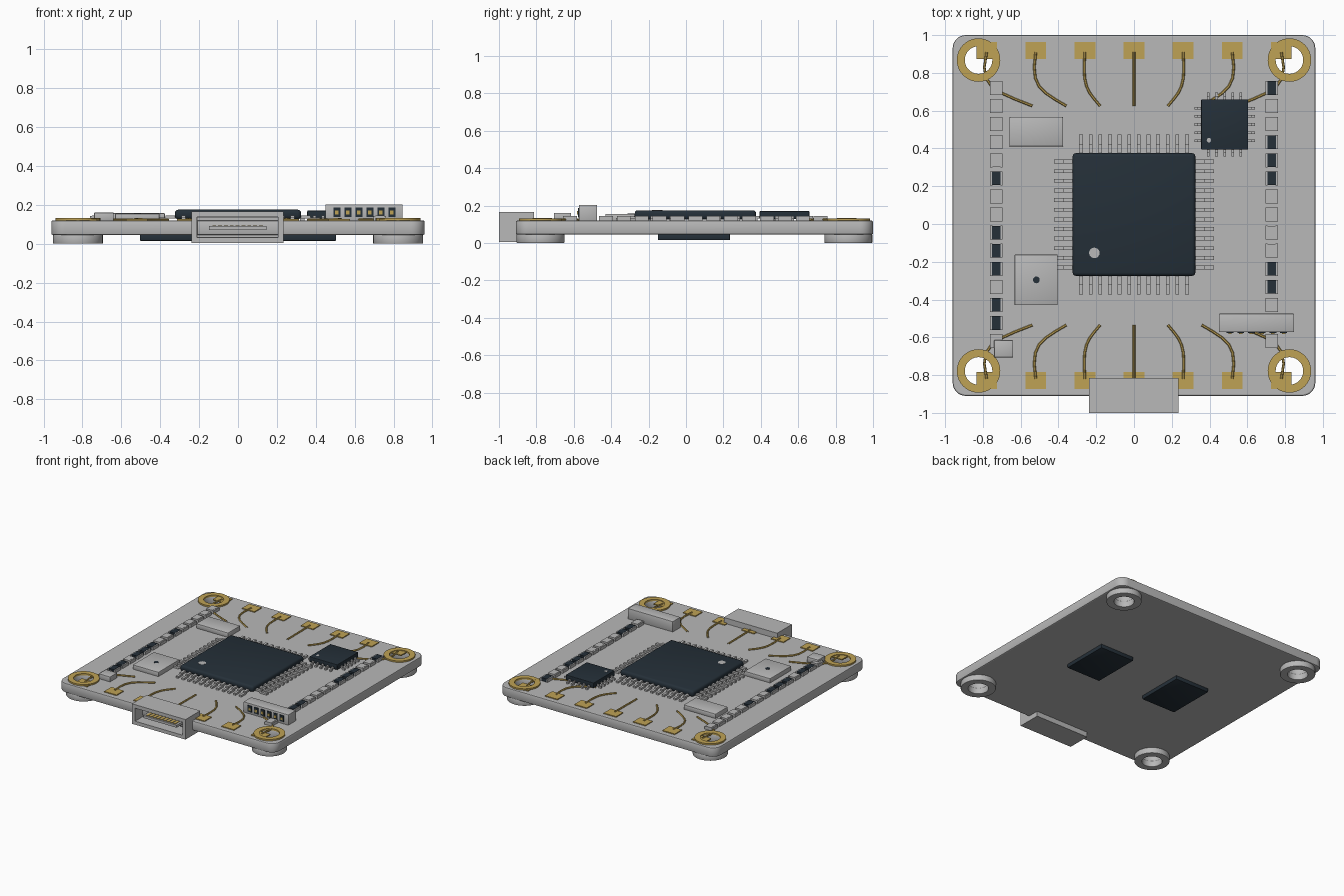
import bpy, bmesh, math
from mathutils import Vector, Matrix

cube = bpy.data.objects.get("Cube")
if cube:
    bpy.data.objects.remove(cube, do_unlink=True)


def material(name, rgb):
    m = bpy.data.materials.new(name)
    m.use_nodes = True
    m.diffuse_color = (*rgb, 1)
    bsdf = next(n for n in m.node_tree.nodes if n.type == 'BSDF_PRINCIPLED')
    bsdf.inputs["Base Color"].default_value = (*rgb, 1)
    return m


GREY = material("light grey", (0.48, 0.48, 0.48))
DARK = material("blue black", (0.018, 0.029, 0.040))
GOLD = material("gold", (0.52, 0.36, 0.09))

TOP = 0.12        # board surface height
MID = 0.045       # board centre in y


def add(name, mesh, mat, smooth=False):
    ob = bpy.data.objects.new(name, mesh)
    bpy.context.collection.objects.link(ob)
    mesh.materials.clear()
    mesh.materials.append(mat)
    if smooth:
        bpy.ops.object.select_all(action='DESELECT')
        ob.select_set(True)
        bpy.context.view_layer.objects.active = ob
        bpy.ops.object.shade_smooth_by_angle(angle=math.radians(35))
    return ob


def boxes(name, spans, mat, bevel=0.0, segments=2):
    """One object made of boxes, each (x0, x1, y0, y1, z0, z1)."""
    bm = bmesh.new()
    for x0, x1, y0, y1, z0, z1 in spans:
        mtx = Matrix.Translation(((x0 + x1) / 2, (y0 + y1) / 2, (z0 + z1) / 2))
        mtx = mtx @ Matrix.Diagonal((x1 - x0, y1 - y0, z1 - z0, 1))
        bmesh.ops.create_cube(bm, size=1, matrix=mtx)
    if bevel:
        bmesh.ops.bevel(bm, geom=bm.edges[:], offset=bevel, segments=segments,
                        profile=0.5, affect='EDGES')
    me = bpy.data.meshes.new(name)
    bm.to_mesh(me)
    bm.free()
    return add(name, me, mat, bevel > 0)


def circle(cx, cy, r, n=40):
    return [(cx + r * math.cos(2 * math.pi * i / n), cy + r * math.sin(2 * math.pi * i / n))
            for i in range(n)]


def plate(name, loops, z0, z1, mat, bevel=0.0):
    """Flat plate from closed outlines; inner outlines become holes."""
    cu = bpy.data.curves.new(name, 'CURVE')
    cu.dimensions = '2D'
    cu.fill_mode = 'BOTH'
    cu.extrude = (z1 - z0) / 2 - bevel
    cu.bevel_depth = bevel
    cu.bevel_resolution = 1
    cu.offset = -bevel
    for loop in loops:
        sp = cu.splines.new('POLY')
        sp.points.add(len(loop) - 1)
        for p, (x, y) in zip(sp.points, loop):
            p.co = (x, y, 0, 1)
        sp.use_cyclic_u = True
    tmp = bpy.data.objects.new("tmp", cu)
    bpy.context.collection.objects.link(tmp)
    dg = bpy.context.evaluated_depsgraph_get()
    me = bpy.data.meshes.new_from_object(tmp.evaluated_get(dg))
    bpy.data.objects.remove(tmp, do_unlink=True)
    me.transform(Matrix.Translation((0, 0, (z0 + z1) / 2)))
    return add(name, me, mat, True)


# Board with rounded corners and four mounting holes
holes = [(sx * 0.823, MID + sy * 0.823) for sx in (-1, 1) for sy in (-1, 1)]
outline = []
for i, (sx, sy) in enumerate([(1, 1), (-1, 1), (-1, -1), (1, -1)]):
    for k in range(9):
        a = math.pi / 2 * (i + k / 8)
        outline.append((sx * 0.89 + 0.07 * math.cos(a), MID + sy * 0.885 + 0.07 * math.sin(a)))
plate("board", [outline] + [circle(x, y, 0.075) for x, y in holes], 0.045, TOP, GREY, 0.008)

# Mounting hole rings and feet
for i, (x, y) in enumerate(holes):
    plate(f"hole_ring_{i}", [circle(x, y, 0.115), circle(x, y, 0.073)], TOP - 0.002, 0.132, GOLD)
    plate(f"foot_{i}", [circle(x, y, 0.128), circle(x, y, 0.073)], 0.0, 0.047, GREY, 0.004)

# Edge pads and curved traces
pads = []
traces = bpy.data.curves.new("traces", 'CURVE')
traces.dimensions = '3D'
traces.bevel_depth = 0.007
traces.bevel_resolution = 1
traces.resolution_u = 6
for sy in (-1, 1):
    for k in range(-3, 4):
        x, y = k * 0.26, MID + sy * 0.873
        pads.append((x - 0.055, x + 0.055, y - 0.045, y + 0.045, TOP - 0.002, 0.127))
        sp = traces.splines.new('BEZIER')
        sp.bezier_points.add(1)
        ends = [Vector((x, MID + sy * 0.865, 0.127)), Vector((x * 0.69, MID + sy * 0.58, 0.124))]
        grips = [Vector((x * 1.06, MID + sy * 0.68, 0.126)), Vector((x * 0.95, MID + sy * 0.66, 0.124))]
        for p, e, g in zip(sp.bezier_points, ends, grips):
            p.co = e
            p.handle_left_type = p.handle_right_type = 'FREE'
            p.handle_left = p.handle_right = g
tmp = bpy.data.objects.new("tmp", traces)
bpy.context.collection.objects.link(tmp)
mesh = bpy.data.meshes.new_from_object(
    tmp.evaluated_get(bpy.context.evaluated_depsgraph_get()))
bpy.data.objects.remove(tmp, do_unlink=True)
add("traces", mesh, GOLD, True)
boxes("edge_pads", pads, GOLD)


def chip(name, cx, cy, hx, hy, z0, z1, bevel, pins, pitch, width, reach, dot, dot_r):
    """Dark package with stepped pins on all sides and a pin-one dot."""
    boxes(name, [(cx - hx, cx + hx, cy - hy, cy + hy, z0, z1)], DARK, bevel, 3)
    spans = []
    for s in (-1, 1):
        for i in range(pins):
            t = (i - (pins - 1) / 2) * pitch
            for a, b, lo, hi in ((-0.01, reach * 0.5, 0.13, 0.145), (reach * 0.35, reach, TOP - 0.002, 0.134)):
                x = sorted((cx + s * (hx + a), cx + s * (hx + b)))
                y = sorted((cy + s * (hy + a), cy + s * (hy + b)))
                spans.append((*x, cy + t - width / 2, cy + t + width / 2, lo, hi))
                spans.append((cx + t - width / 2, cx + t + width / 2, *y, lo, hi))
    boxes(name + "_pins", spans, GREY)
    plate(name + "_dot", [circle(*dot, dot_r, 20)], z1 - 0.002, z1 + 0.002, GREY)


chip("main_chip", 0, 0.05, 0.325, 0.325, 0.125, 0.175, 0.018,
     12, 0.051, 0.02, 0.098, (-0.21, -0.153), 0.028)
chip("small_chip", 0.48, 0.527, 0.124, 0.133, 0.128, 0.17, 0.004,
     5, 0.043, 0.014, 0.037, (0.397, 0.444), 0.012)

# Chips under the board
for s, side in ((1, "left"), (-1, "right")):
    boxes(f"under_chip_{side}", [(s * 0.355 - 0.15, s * 0.355 + 0.15, -0.15, 0.235, 0.015, 0.047)],
          DARK, 0.004)

# Grey packages on the top
boxes("oscillator", [(-0.66, -0.375, 0.41, 0.567, TOP - 0.002, 0.157)], GREY, 0.006)
boxes("sensor", [(-0.632, -0.405, -0.43, -0.162, TOP - 0.002, 0.155)], GREY, 0.003)
plate("sensor_port", [circle(-0.517, -0.296, 0.018, 20)], 0.153, 0.157, DARK)
boxes("corner_block", [(-0.74, -0.64, -0.706, -0.615, TOP - 0.002, 0.16)], GREY, 0.003)

# Columns of small passive parts with end caps
dark_rows = {-1: (5, 8, 9, 10, 12, 13), 1: (0, 3, 4, 5, 10, 11)}
resistors, capacitors, caps = [], [], []
for s in (-1, 1):
    for row in range(15):
        x, y = s * 0.729, 0.72 - row * 0.0957
        group = resistors if row in dark_rows[s] else capacitors
        group.append((x - 0.023, x + 0.023, y - 0.036, y + 0.036, TOP - 0.002, 0.145))
        for e in (-1, 1):
            caps.append((x + e * 0.027 - 0.006, x + e * 0.027 + 0.006,
                         y - 0.037, y + 0.037, TOP - 0.002, 0.143))
boxes("resistors", resistors, DARK)
boxes("capacitors", capacitors, GREY)
boxes("passive_caps", caps, GREY)

# Six-way pin header socket
boxes("socket_body", [(0.45, 0.847, -0.573, -0.475, TOP - 0.002, 0.203)], GREY, 0.003)
slots = [0.508 + 0.0568 * i for i in range(6)]
boxes("socket_slots", [(x - 0.018, x + 0.018, -0.578, -0.572, 0.137, 0.187) for x in slots], DARK)
boxes("socket_pins", [(x - 0.009, x + 0.009, -0.582, -0.576, 0.151, 0.171) for x in slots], GOLD)

# Front port: hollow shell with a tongue and contacts
bm = bmesh.new()
bmesh.ops.create_cube(bm, size=1, matrix=Matrix.Translation((-0.002, -0.907, 0.085))
                      @ Matrix.Diagonal((0.474, 0.186, 0.16, 1)))
bm.normal_update()
front = min(bm.faces, key=lambda f: f.calc_center_median().y)
bmesh.ops.inset_region(bm, faces=[front], thickness=0.028, use_even_offset=True)
bmesh.ops.inset_region(bm, faces=[front], thickness=0.002, depth=-0.12, use_even_offset=True)
me = bpy.data.meshes.new("port_shell")
bm.to_mesh(me)
bm.free()
add("port_shell", me, GREY)
boxes("port_tongue", [(-0.15, 0.146, -0.985, -0.87, 0.07, 0.09)], GREY)
boxes("port_contacts", [(x * 0.03 - 0.012, x * 0.03 + 0.008, -0.975, -0.885, 0.089, 0.094)
                        for x in range(-4, 5)], GOLD)
